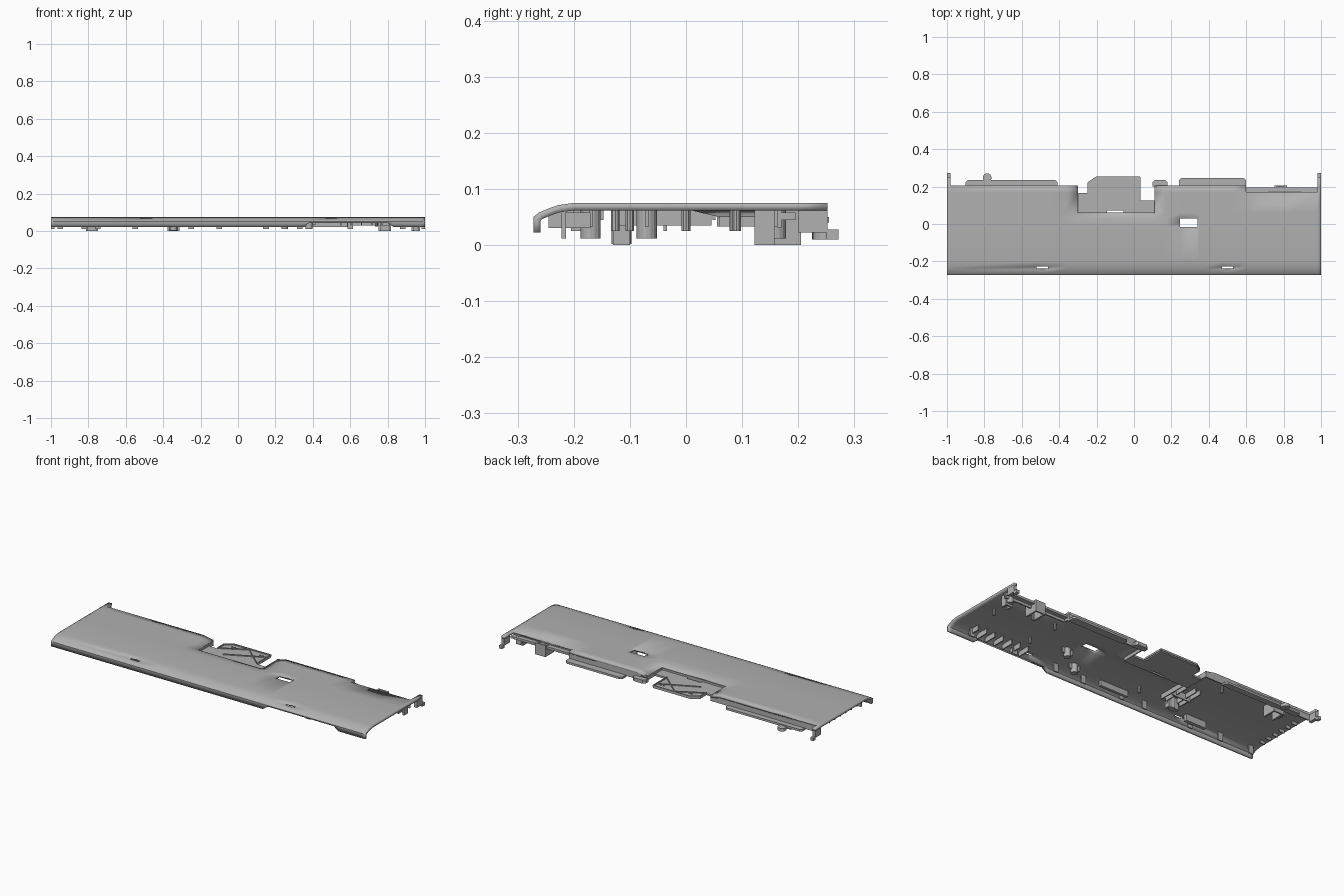
import bpy, bmesh, math
from mathutils import Vector

cube = bpy.data.objects.get("Cube")
if cube:
    bpy.data.objects.remove(cube, do_unlink=True)

grey = bpy.data.materials.new("plastic_grey")
grey.use_nodes = True
COL = (0.44, 0.44, 0.44, 1)
grey.diffuse_color = COL
grey.node_tree.nodes["Principled BSDF"].inputs["Base Color"].default_value = COL


def finish(name, bm, recalc=True):
    if recalc:
        bmesh.ops.recalc_face_normals(bm, faces=bm.faces)
    me = bpy.data.meshes.new(name)
    bm.to_mesh(me)
    bm.free()
    me.materials.append(grey)
    ob = bpy.data.objects.new(name, me)
    bpy.context.collection.objects.link(ob)
    return ob


def prism(name, outline, z0, z1):
    bm = bmesh.new()
    face = bm.faces.new([bm.verts.new((x, y, z0)) for x, y in outline])
    new = bmesh.ops.extrude_face_region(bm, geom=[face])["geom"]
    for v in new:
        if isinstance(v, bmesh.types.BMVert):
            v.co.z = z1
    return finish(name, bm)


def box(name, x0, x1, y0, y1, z0, z1):
    return prism(name, [(x0, y0), (x1, y0), (x1, y1), (x0, y1)], z0, z1)


def tab(name, x0, x1, y0, y1, z0, z1, c=0.012):
    # plate with chamfered rear corners
    return prism(name, [(x0, y0), (x1, y0), (x1, y1 - c), (x1 - c, y1),
                        (x0 + c, y1), (x0, y1 - c)], z0, z1)


def post(name, x, y, r, z0, z1, sides=16):
    return prism(name, [(x + r * math.cos(2 * math.pi * i / sides),
                         y + r * math.sin(2 * math.pi * i / sides))
                        for i in range(sides)], z0, z1)


def rib(name, a, b, w, z0, z1):
    a, b = Vector(a), Vector(b)
    n = (b - a).normalized().orthogonal() * w / 2
    return prism(name, [a - n, b - n, b + n, a + n], z0, z1)


# Main cover: one profile swept over x, with openings left out
xs = [-1, -.98, -.52, -.46, -.36, -.3, .11, .17, .245, .34, .35, .38,
      .47, .53, .6, .8, .83, .98, 1]
rows = [(-.272, .022), (-.272, .05), (-.262, .058), (-.243, .066), (-.228, .071),
        (-.2, .075), (-.015, .075), (.01, .075), (.03, .075), (.06, .075),
        (.17, .075), (.205, .075), (.252, .075)]


def dip(x, y):
    if -.31 < x < .12 and y > .01:
        return .012 * min(1, (y - .01) / .05)
    return 0


def solid(x, y):
    if -.3 < x < .11 and y > .06:
        return False
    if .245 < x < .34 and -.015 < y < .03:
        return False
    if (-.52 < x < -.46 or .47 < x < .53) and -.243 < y < -.228:
        return False
    if abs(x) < .98 and y > (.17 if x > .6 else .205):
        return False
    return True


bm = bmesh.new()
grid = []
for i, (y, z) in enumerate(rows):
    line = []
    for x in xs:
        lift = .022 if i == 0 and .36 < x < .82 else 0
        line.append(bm.verts.new((x, y, z + lift - dip(x, y))))
    grid.append(line)
for j in range(len(rows) - 1):
    for i in range(len(xs) - 1):
        if solid((xs[i] + xs[i + 1]) / 2, (rows[j][0] + rows[j + 1][0]) / 2):
            bm.faces.new((grid[j][i], grid[j][i + 1], grid[j + 1][i + 1], grid[j + 1][i]))
loose = [v for v in bm.verts if not v.link_faces]
bmesh.ops.delete(bm, geom=loose, context='VERTS')
cover = finish("cover_shell", bm, recalc=False)
mod = cover.modifiers.new("thickness", 'SOLIDIFY')
mod.thickness = .013
mod.offset = -1
mod.use_even_offset = True
bpy.context.view_layer.objects.active = cover
cover.select_set(True)
bpy.ops.object.shade_smooth_by_angle(angle=math.radians(25))
cover.select_set(False)

# Rear walls under the cover edge
box("rear_wall_right", -.98, -.3, .198, .205, .03, .065)
box("rear_wall_centre", .11, .6, .198, .205, .03, .065)
box("rear_wall_left", .6, .98, .163, .17, .03, .065)
box("rear_wall_step", .593, .6, .17, .205, .03, .065)
box("rear_ledge_left", .6, .98, .165, .195, .045, .058)

# Rear tabs
tab("rear_tab_right", -.9, -.41, .2, .235, .022, .034)
tab("rear_tab_left", .24, .6, .2, .245, .022, .034)
tab("rear_tab_centre", .1, .18, .2, .235, .03, .05)
post("rear_lug", -.785, .248, .023, .01, .028)

# End arms
for side, s in (("right", -1), ("left", 1)):
    a, b = sorted((s * .982, s))
    box("end_arm_" + side, a, b, .2, .252, .022, .064)
    box("end_hook_" + side, a, b, .25, .272, .01, .028)

# Lowered tray in the notch
box("notch_wall_front", -.3, .11, .055, .061, .033, .055)
box("notch_wall_right", -.306, -.3, .06, .2, .033, .056)
box("notch_wall_left", .11, .116, .06, .2, .033, .056)
tray = [(-.3, .072), (.11, .072), (.11, .125), (.033, .125), (.033, .252),
        (-.2, .252), (-.245, .222), (-.245, .165), (-.3, .165)]
prism("tray_plate", tray, .033, .044)
box("tray_bridge_right", -.3, -.145, .06, .072, .033, .044)
box("tray_bridge_left", -.055, .11, .06, .072, .033, .044)
for a, b in zip(tray[3:], tray[4:8]):
    rib("tray_rim", a, b, .006, .04, .05)
for a, b in (((-.24, .17), (-.1, .245)), ((-.1, .245), (.03, .13)), ((-.18, .12), (.03, .22))):
    rib("tray_rib", a, b, .005, .042, .049)
for x in (-.19, -.175, -.01, .005):
    box("tray_pin", x - .003, x + .003, .215, .221, .042, .05)

# Large screw bosses on the underside
for x, y, z in ((.38, -.07, .012), (.25, -.17, .012), (-.345, -.115, .002),
                (-.82, .16, .012), (.95, .16, .012)):
    post("screw_boss", x, y, .018, z, .066)
    for d in (-1, 1):
        rib("boss_gusset", (x + d * .015, y), (x + d * .035, y), .006, z + .02, .066)

# Deep blocks reaching the lowest level
for x, y, w, d in ((-.78, .165, .055, .08), (.785, .165, .055, .08),
                   (-.345, -.115, .055, .03), (.95, .14, .035, .035)):
    for e in (-1, 1):
        box("deep_clip", x + e * w / 2 - .005, x + e * w / 2 + .005,
            y - d / 2, y + d / 2, 0, .066)
    box("deep_clip_bridge", x - w / 2, x + w / 2, y + d / 2 - .008, y + d / 2, 0, .066)

# Thin locating posts
for x, y in ((.92, 0), (.6, -.1), (.59, .085), (.74, .09), (-.14, -.126), (-.46, .14)):
    post("locating_post", x, y, .008, .025, .066, 10)

# Stiffening fins beside the central boss
for x in (-.4, -.37, -.31, -.28):
    box("centre_fin", x - .003, x + .003, -.12, .045, .035, .064)
box("centre_cross_fin", -.4, -.28, -.04, -.034, .025, .064)

# Underside plates and front clips
box("front_bar_centre", -.13, .05, -.215, -.2, .03, .066)
box("front_bar_right", -.63, -.5, -.205, -.185, .025, .066)
for k in range(7):
    x = .55 + k * .055
    box("front_rib", x - .003, x + .003, -.245, -.17, .03, .058)
for x in (-.95, -.75, -.55, -.25, -.1, .15, .33, .6, .88):
    box("front_clip", x - .015, x + .015, -.222, -.214, .012, .058)
for k in range(6):
    y = -.15 + k * .05
    box("end_rib", -.985, -.955, y - .003, y + .003, .045, .064)
